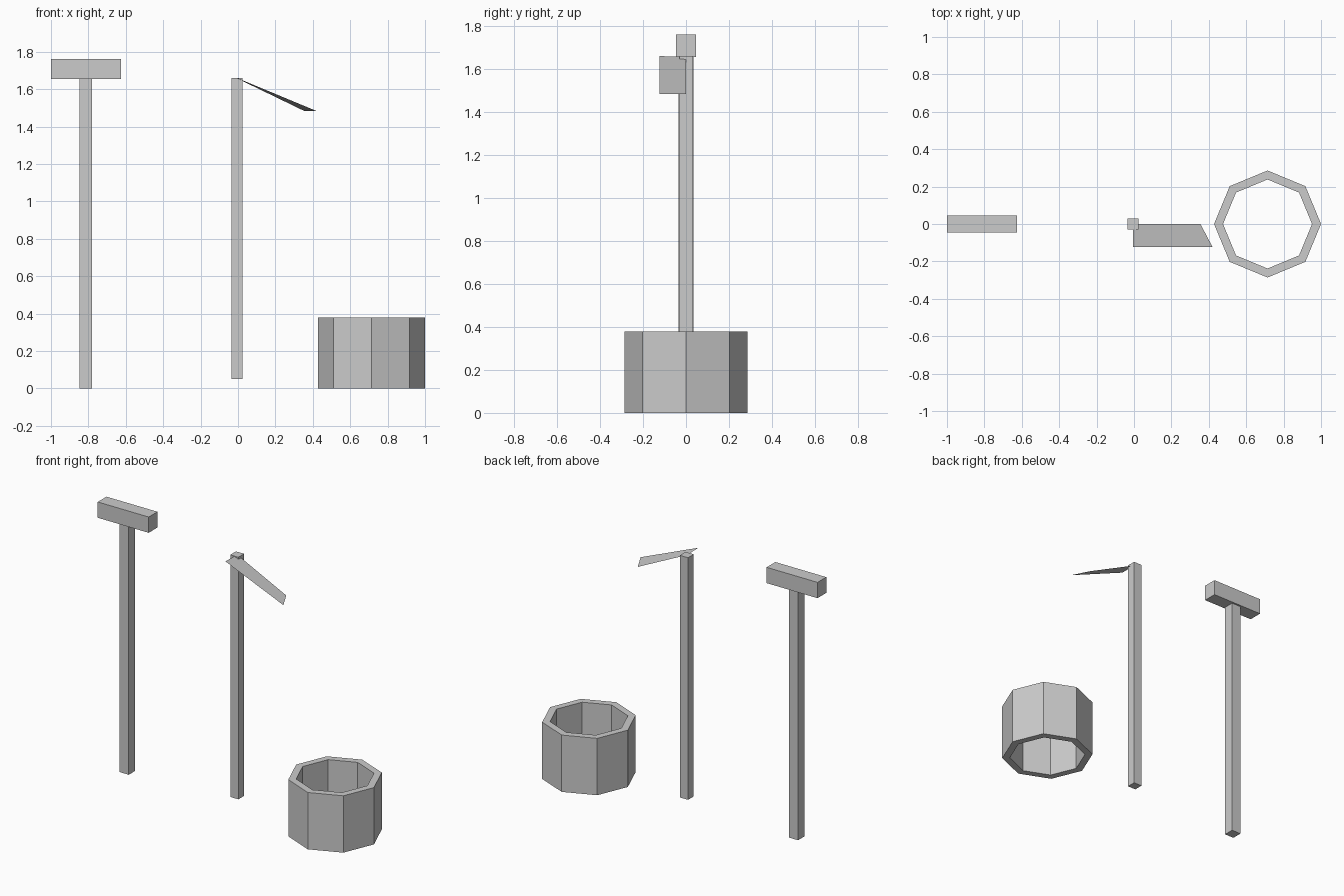
import bpy, bmesh, math

default = bpy.data.objects.get("Cube")
if default:
    bpy.data.objects.remove(default, do_unlink=True)

grey = bpy.data.materials.new("plain grey")
grey.use_nodes = True
grey.diffuse_color = (0.6, 0.6, 0.6, 1)
grey.node_tree.nodes["Principled BSDF"].inputs["Base Color"].default_value = (0.6, 0.6, 0.6, 1)


def make_object(name, bm):
    mesh = bpy.data.meshes.new(name)
    bm.to_mesh(mesh)
    bm.free()
    mesh.materials.append(grey)
    obj = bpy.data.objects.new(name, mesh)
    bpy.context.collection.objects.link(obj)
    return obj


def box(name, x, width, depth, bottom, top):
    """Box centred on y = 0, given by its centre x and its z range."""
    bm = bmesh.new()
    bmesh.ops.create_cube(bm, size=1)
    bmesh.ops.scale(bm, vec=(width, depth, top - bottom), verts=bm.verts)
    bmesh.ops.translate(bm, vec=(x, 0, (top + bottom) / 2), verts=bm.verts)
    return make_object(name, bm)


def tube(name, x, outer, inner, height, sides):
    """Open faceted ring: a rectangular section swept around the axis."""
    bm = bmesh.new()
    rings = []
    for i in range(sides):
        a = math.tau * i / sides
        section = ((outer, 0), (outer, height), (inner, height), (inner, 0))
        rings.append([bm.verts.new((x + r * math.cos(a), r * math.sin(a), z))
                      for r, z in section])
    for i, ring in enumerate(rings):
        following = rings[(i + 1) % sides]
        for j in range(4):
            k = (j + 1) % 4
            bm.faces.new((ring[j], following[j], following[k], ring[k]))
    bmesh.ops.recalc_face_normals(bm, faces=bm.faces)
    return make_object(name, bm)


# Mallet: square handle and long block head
box("mallet_handle", -0.814, 0.068, 0.068, 0, 1.655)
box("mallet_head", -0.8125, 0.375, 0.092, 1.655, 1.76)

# Scythe: square handle and thin drooping blade rooted at the handle centre
box("scythe_handle", -0.006, 0.06, 0.06, 0.05, 1.66)
bm = bmesh.new()
corners = ((-0.006, 0, 1.658), (-0.006, -0.123, 1.66), (0.42, -0.123, 1.483), (0.355, 0, 1.483))
bm.faces.new([bm.verts.new(c) for c in corners])
make_object("scythe_blade", bm)

# Eight-sided tub, open at both ends
tube("tub_wall", 0.714, 0.286, 0.238, 0.378, 8)
